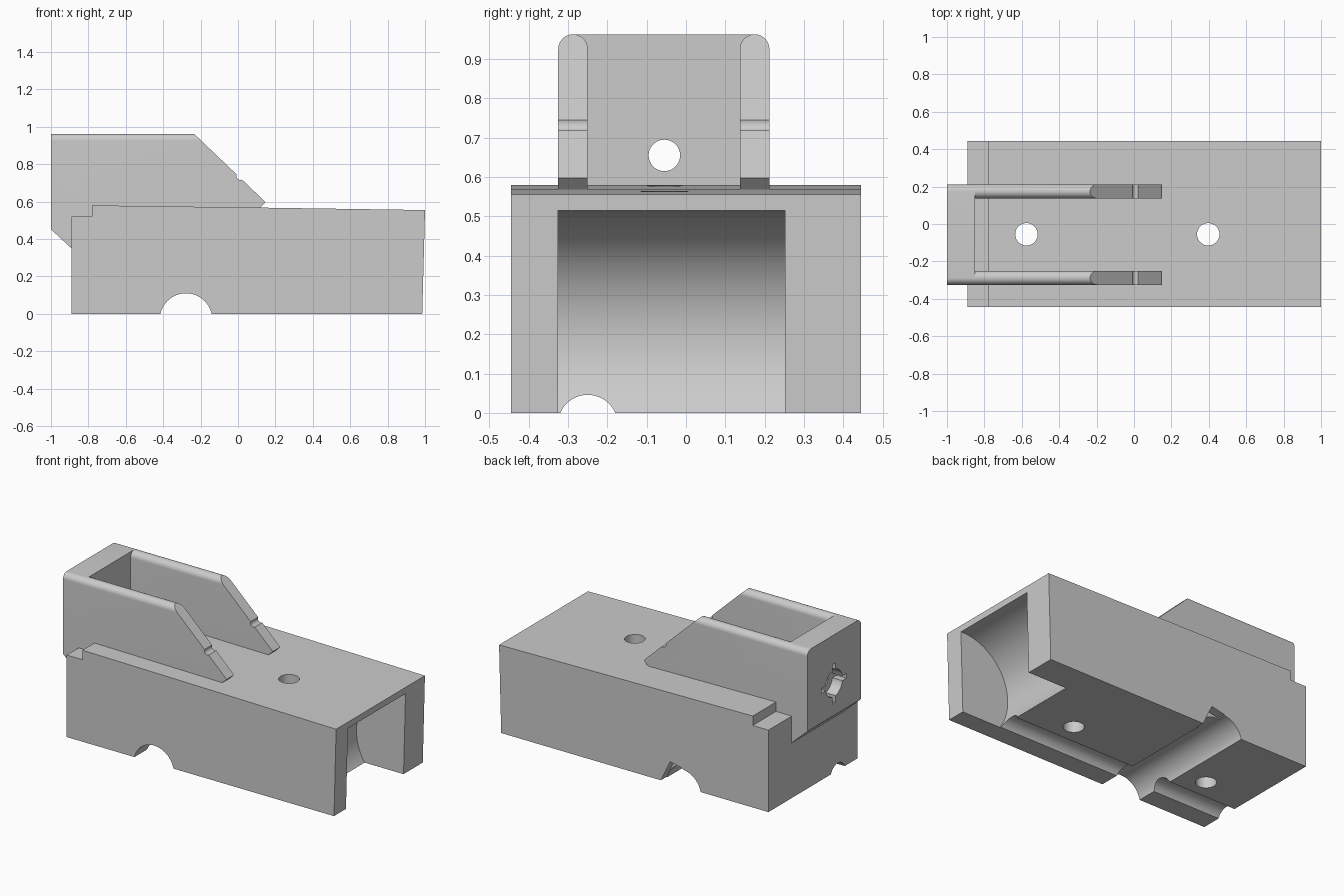
import bpy, bmesh, math
from mathutils import Vector

cube = bpy.data.objects.get("Cube")
if cube:
    bpy.data.objects.remove(cube, do_unlink=True)

grey = bpy.data.materials.new("plain grey")
grey.use_nodes = True
GREY = (0.6, 0.6, 0.6, 1)
grey.diffuse_color = GREY
grey.node_tree.nodes["Principled BSDF"].inputs["Base Color"].default_value = GREY


def prism(name, points, axis, lo, hi):
    """Extrude a 2D outline along an axis between lo and hi."""
    place = {"x": lambda p: (lo, p[0], p[1]),
             "y": lambda p: (p[0], lo, p[1]),
             "z": lambda p: (p[0], p[1], lo)}[axis]
    bm = bmesh.new()
    face = bm.faces.new([bm.verts.new(place(p)) for p in points])
    new = bmesh.ops.extrude_face_region(bm, geom=[face])["geom"]
    shift = Vector([hi - lo if a == axis else 0 for a in "xyz"])
    bmesh.ops.translate(bm, vec=shift, verts=[v for v in new if isinstance(v, bmesh.types.BMVert)])
    bmesh.ops.recalc_face_normals(bm, faces=bm.faces)
    mesh = bpy.data.meshes.new(name)
    bm.to_mesh(mesh)
    bm.free()
    mesh.materials.append(grey)
    obj = bpy.data.objects.new(name, mesh)
    bpy.context.collection.objects.link(obj)
    return obj


def arc(cu, cv, r, start, end, n=12):
    steps = [math.radians(start + (end - start) * i / n) for i in range(n + 1)]
    return [(cu + r * math.cos(a), cv + r * math.sin(a)) for a in steps]


def circle(cu, cv, r, n=48):
    return arc(cu, cv, r, 0, 360, n)[:-1]


def rect(u0, u1, v0, v1):
    return [(u0, v0), (u1, v0), (u1, v1), (u0, v1)]


def cut(obj, cutters):
    """Subtract each cutter, bake the result and remove the cutters."""
    bpy.context.view_layer.objects.active = obj
    for cutter in cutters:
        mod = obj.modifiers.new("cut", "BOOLEAN")
        mod.operation, mod.solver, mod.object = "DIFFERENCE", "EXACT", cutter
        bpy.ops.object.modifier_apply(modifier=mod.name)
        bpy.data.objects.remove(cutter, do_unlink=True)


def smooth(obj):
    bpy.ops.object.select_all(action="DESELECT")
    obj.select_set(True)
    bpy.context.view_layer.objects.active = obj
    bpy.ops.object.shade_smooth_by_angle(angle=math.radians(25))


HOLE_Y = -0.055
Y0, Y1, WALL = -0.325, 0.212, 0.075
TOP, BACK, INNER = 0.963, -1.0, -0.85

# Main block with a step at the back and a gently falling top
body = prism("main_block", [(-0.89, 0), (0.985, 0), (1, 0.555), (0.12, 0.568),
                            (-0.78, 0.58), (-0.78, 0.52), (-0.89, 0.52)], "y", -0.445, 0.445)
cut(body, [
    prism("end_cavity", circle(0.985, 0.185, 0.33, 96), "y", -0.325, 0.252),
    prism("cross_groove", circle(-0.278, -0.03, 0.14, 64), "y", -0.6, 0.6),
    prism("long_groove", circle(-0.25, -0.03, 0.076), "x", -1.2, 1.2),
    prism("edge_notch", [(-0.13, -0.01), (-0.2, 0.135), (-0.29, 0.115), (-0.29, -0.01)], "y", 0.39, 0.6),
    prism("front_hole", circle(0.397, HOLE_Y, 0.06), "z", -0.2, 0.8),
    prism("rear_hole", circle(-0.575, HOLE_Y, 0.06), "z", -0.2, 0.8),
])
smooth(body)

# Back plate, rounded along its outer top edges and bevelled below
R = WALL / 2
plate = prism("back_plate", [(Y0, 0.35), (Y1, 0.35)] + arc(Y1 - R, TOP - R, R, 0, 90)
              + arc(Y0 + R, TOP - R, R, 90, 180), "x", BACK, INNER)
HOLE_Z = 0.655
cut(plate, [
    prism("lower_bevel", [(-1.1, 0.2), (-0.89, 0.2), (-0.89, 0.35), (-1, 0.452), (-1.1, 0.55)], "y", -1, 1),
    prism("plate_hole", circle(HOLE_Y, HOLE_Z, 0.04), "x", -1.2, -0.7),
    prism("round_recess", circle(HOLE_Y, HOLE_Z, 0.085), "x", -1.2, -0.93),
    prism("wide_slot", rect(HOLE_Y - 0.125, HOLE_Y + 0.125, HOLE_Z - 0.015, HOLE_Z + 0.015), "x", -1.2, -0.93),
    prism("tall_slot", rect(HOLE_Y - 0.015, HOLE_Y + 0.015, HOLE_Z - 0.125, HOLE_Z + 0.125), "x", -1.2, -0.93),
])
smooth(plate)

# Two side walls with round tops, sloping front ends and a small nick
for name, y in (("right_wall", Y0), ("left_wall", Y1 - WALL)):
    wall = prism(name, [(y, 0.5), (y + WALL, 0.5)] + arc(y + R, TOP - R, R, 0, 180, 24), "x", INNER, 0.3)
    cut(wall, [
        prism("slope", [(-0.335, 1.058), (-0.235, TOP), (0.148, 0.597), (0.115, 0.565),
                        (0.115, 0.4), (0.5, 0.4), (0.5, 1.058)], "y", -1, 1),
        prism("nick", circle(0.013, 0.738, 0.022, 24), "y", -1, 1),
    ])
    smooth(wall)
